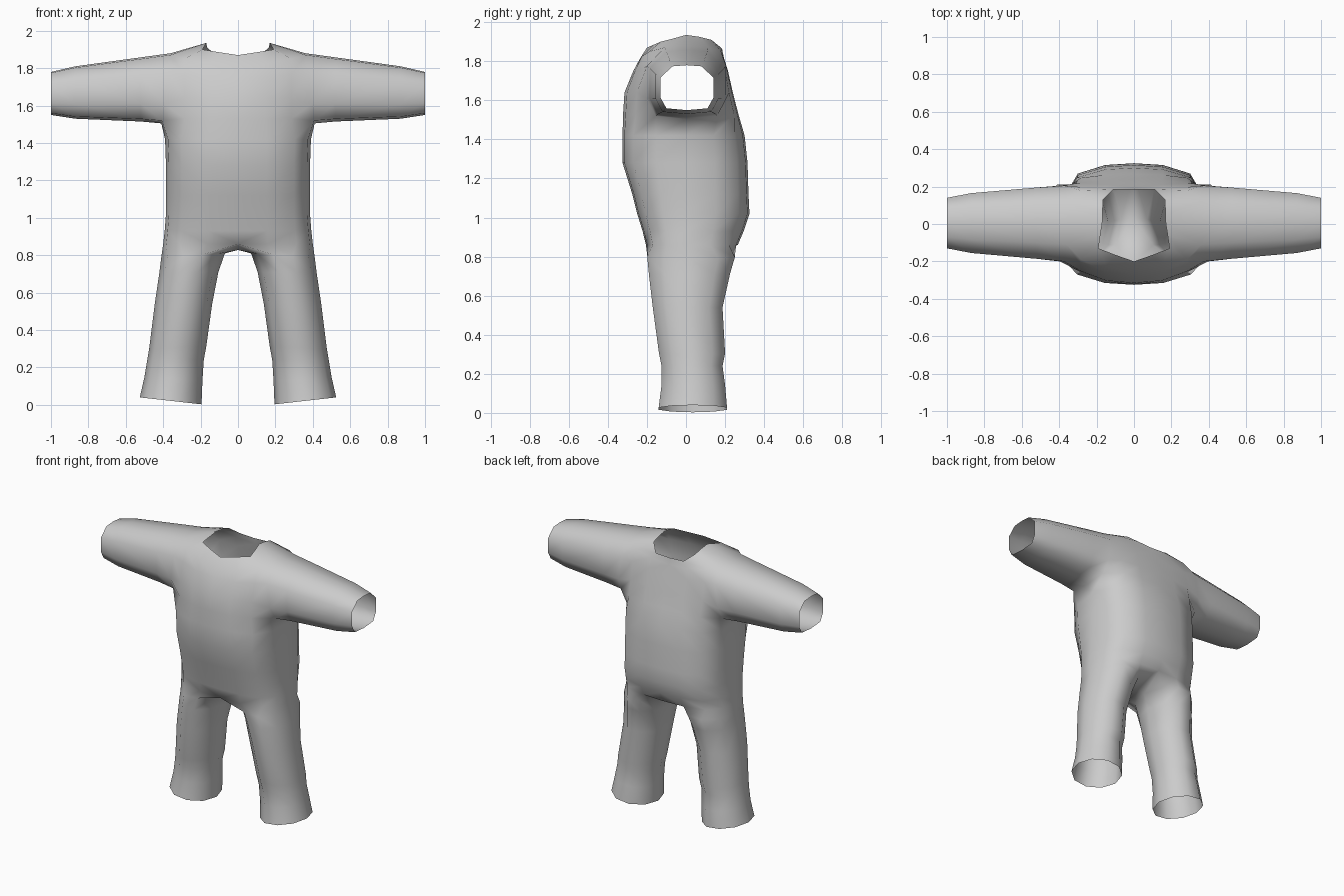
import bpy, bmesh, math

if "Cube" in bpy.data.objects:
    bpy.data.objects.remove(bpy.data.objects["Cube"])

bm = bmesh.new()
V = lambda x, y, z: bm.verts.new((x, y, z))


def skin(a, b, closed=False, skip=()):
    """Join two matching loops with quads."""
    n = len(a)
    for i in range(n if closed else n - 1):
        if i not in skip:
            j = (i + 1) % n
            bm.faces.new((a[i], a[j], b[j], b[i]))


# Sleeve cross-section: armpit, up the front, shoulder top, down the back
SLEEVE = [(0, -1), (-.78, -.92), (-1, -.45), (-1, .45), (-.55, .95),
          (0, 1), (.55, .95), (1, .45), (1, -.45), (.78, -.92)]


def sleeve_ring(x_low, x_top, y0, y1, z0, z1):
    return [V(x_low + (x_top - x_low) * (v + 1) / 2,
              (y0 + y1) / 2 + u * (y1 - y0) / 2,
              (z0 + z1) / 2 + v * (z1 - z0) / 2) for u, v in SLEEVE]


def leg_ring(x0, x1, y0, y1, z_in, z_out):
    ring = []
    for k in range(10):                      # last point is the inseam
        a = math.radians(-144 + 36 * k)
        c = math.cos(a)
        ring.append(V((x0 + x1) / 2 + c * (x1 - x0) / 2,
                      (y0 + y1) / 2 + math.sin(a) / .951 * (y1 - y0) / 2,
                      z_in + (z_out - z_in) * (c + 1) / 2))
    return ring


# Torso half rings from front centre round the side to back centre
COLS = [(0, 1), (.4, .97), (.78, .83), (.96, .47), (1, 0)]
torso = []
for z, w, f, b in [(.86, .40, .205, .265), (.93, .392, .222, .295),
                   (1.02, .385, .25, .325), (1.12, .385, .275, .32),
                   (1.28, .385, .325, .315), (1.42, .39, .325, .30)]:
    torso.append([V(c * w, -s * f, z) for c, s in COLS]
                 + [V(c * w, s * b, z) for c, s in COLS[-2::-1]])
for a, b in zip(torso, torso[1:]):
    skin(a, b)

# Chest, upper back and arm hole
hole = sleeve_ring(.41, .36, -.20, .205, 1.505, 1.88)
chest = []
for i, (z, rise, f, b) in enumerate([(1.53, 0, .322, .268), (1.64, 0, .315, .24),
                                     (1.75, .015, .27, .215), (1.815, .035, .235, .195)]):
    front = [V(0, -f, z), V(.15, -.96 * f, z + rise * .3), V(.285, -.8 * f, z + rise)]
    back = [V(.285, .92 * b, z + rise), V(.15, .98 * b, z + rise * .3), V(0, b, z)]
    middle = hole[0] if i < 3 else hole[5]
    chest.append(front + [hole[i + 1], middle, hole[9 - i]] + back)
skin(torso[-1], chest[0])
for a, b in zip(chest, chest[1:]):
    skin(a, b, skip=(3, 4))

# Shoulders up to the neck opening
neck = [V(*p) for p in [(0, -.2, 1.87), (.1, -.165, 1.885), (.19, -.13, 1.9),
                        (.18, -.06, 1.918), (.17, 0, 1.935), (.168, .07, 1.925),
                        (.165, .13, 1.91), (.11, .185, 1.865), (0, .185, 1.86)]]
skin(chest[-1], neck)

# Sleeve
ring = hole
for x, y0, y1, z0, z1 in [(.52, -.186, .195, 1.515, 1.858),
                          (.87, -.155, .165, 1.53, 1.81),
                          (1.0, -.13, .14, 1.55, 1.78)]:
    nxt = sleeve_ring(x, x, y0, y1, z0, z1)
    skin(ring, nxt, True)
    ring = nxt

# Trouser leg with crotch, ankle fold and open hem
ring = torso[0] + [V(0, .03, .828)]
for r in [(.07, .41, -.198, .25, .81, .79), (.105, .42, -.19, .225, .71, .71),
          (.138, .445, -.17, .187, .54, .54), (.17, .475, -.138, .2, .31, .30),
          (.183, .485, -.125, .187, .24, .24), (.19, .50, -.125, .2, .13, .15),
          (.195, .525, -.14, .21, .003, .04)]:
    nxt = leg_ring(*r)
    skin(ring, nxt, True)
    ring = nxt

# Mirror the half suit
half = bm.verts[:] + bm.edges[:] + bm.faces[:]
bmesh.ops.mirror(bm, geom=half, axis='X', merge_dist=.0005)
bmesh.ops.remove_doubles(bm, verts=bm.verts[:], dist=.0005)
bmesh.ops.recalc_face_normals(bm, faces=bm.faces[:])
bm.faces.ensure_lookup_table()
chest_face = min(bm.faces, key=lambda f: f.calc_center_median().y)
if chest_face.normal.y > 0:
    bmesh.ops.reverse_faces(bm, faces=bm.faces[:])

mesh = bpy.data.meshes.new("jumpsuit")
bm.to_mesh(mesh)
bm.free()
suit = bpy.data.objects.new("jumpsuit", mesh)
bpy.context.collection.objects.link(suit)
grey = bpy.data.materials.new("grey cloth")
grey.diffuse_color = (.6, .6, .6, 1)
grey.use_nodes = True
grey.node_tree.nodes["Principled BSDF"].inputs["Base Color"].default_value = grey.diffuse_color
mesh.materials.append(grey)
for p in mesh.polygons:
    p.use_smooth = True
